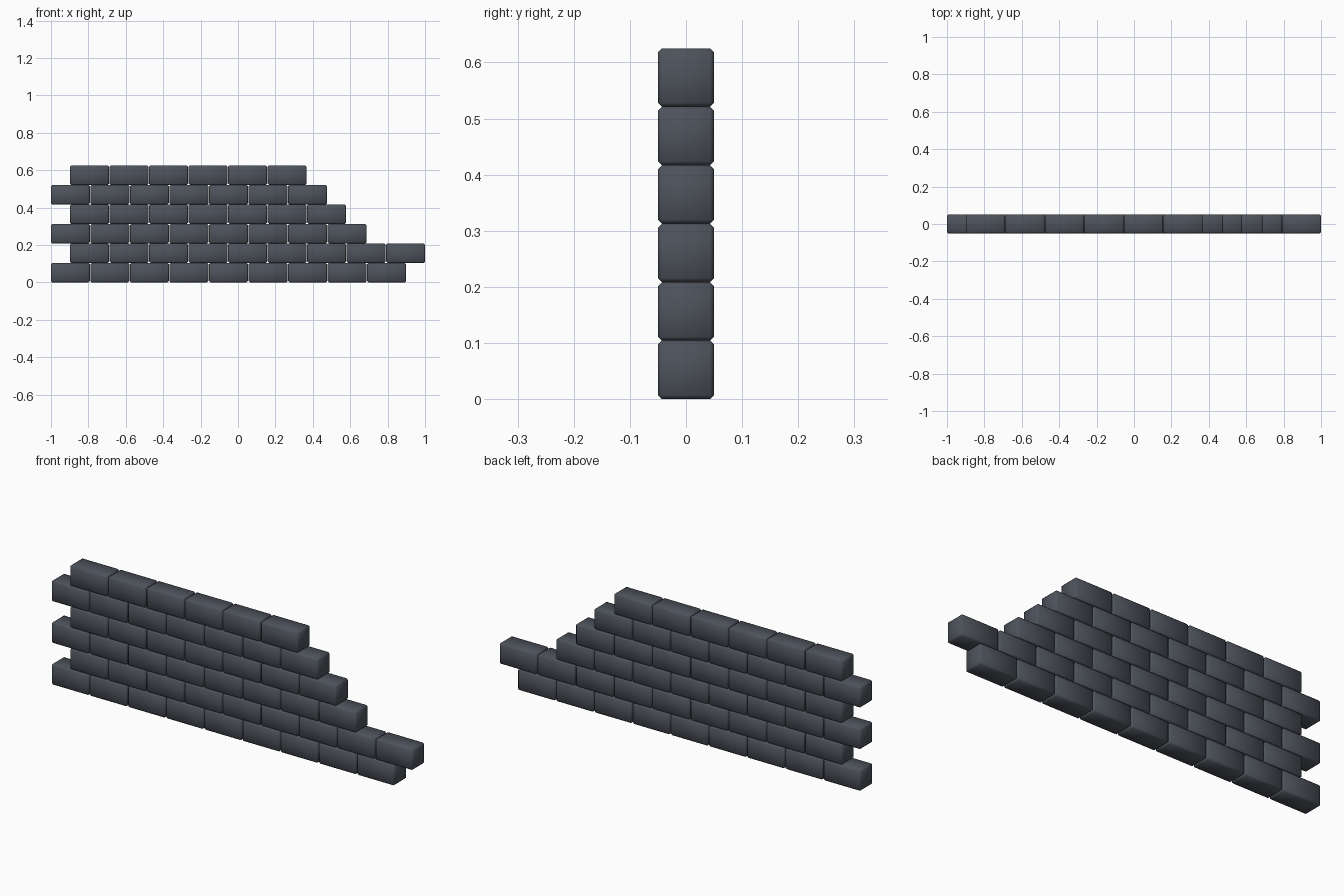
import bpy

if "Cube" in bpy.data.objects:
    bpy.data.objects.remove(bpy.data.objects["Cube"])

BRICK = (0.208, 0.10, 0.1042)   # length, depth, height
PITCH = 0.2113
# (left end, brick count) of each course, bottom to top
COURSES = [(-1.0, 9), (-0.898, 9), (-1.0, 8), (-0.898, 7), (-1.0, 7), (-0.898, 6)]

slate = bpy.data.materials.new("dark_slate")
slate.diffuse_color = (0.075, 0.085, 0.105, 1)
slate.use_nodes = True
slate.node_tree.nodes["Principled BSDF"].inputs["Base Color"].default_value = slate.diffuse_color

# One chamfered brick mesh, shared by the whole wall
bpy.ops.mesh.primitive_cube_add(size=1)
first = bpy.context.object
first.scale = BRICK
bpy.ops.object.transform_apply(location=False, rotation=False, scale=True)
bevel = first.modifiers.new("chamfer", "BEVEL")
bevel.width = 0.007
bevel.segments = 1
bpy.ops.object.modifier_apply(modifier="chamfer")
bpy.ops.object.shade_smooth()
mesh = first.data
mesh.name = "brick"
mesh.materials.append(slate)
bpy.data.objects.remove(first)

# Lay the staggered courses
for row, (left, count) in enumerate(COURSES):
    for i in range(count):
        brick = bpy.data.objects.new(f"brick_row{row + 1}_{i + 1}", mesh)
        brick.location = (left + BRICK[0] / 2 + i * PITCH, 0, BRICK[2] * (row + 0.5))
        bpy.context.collection.objects.link(brick)
